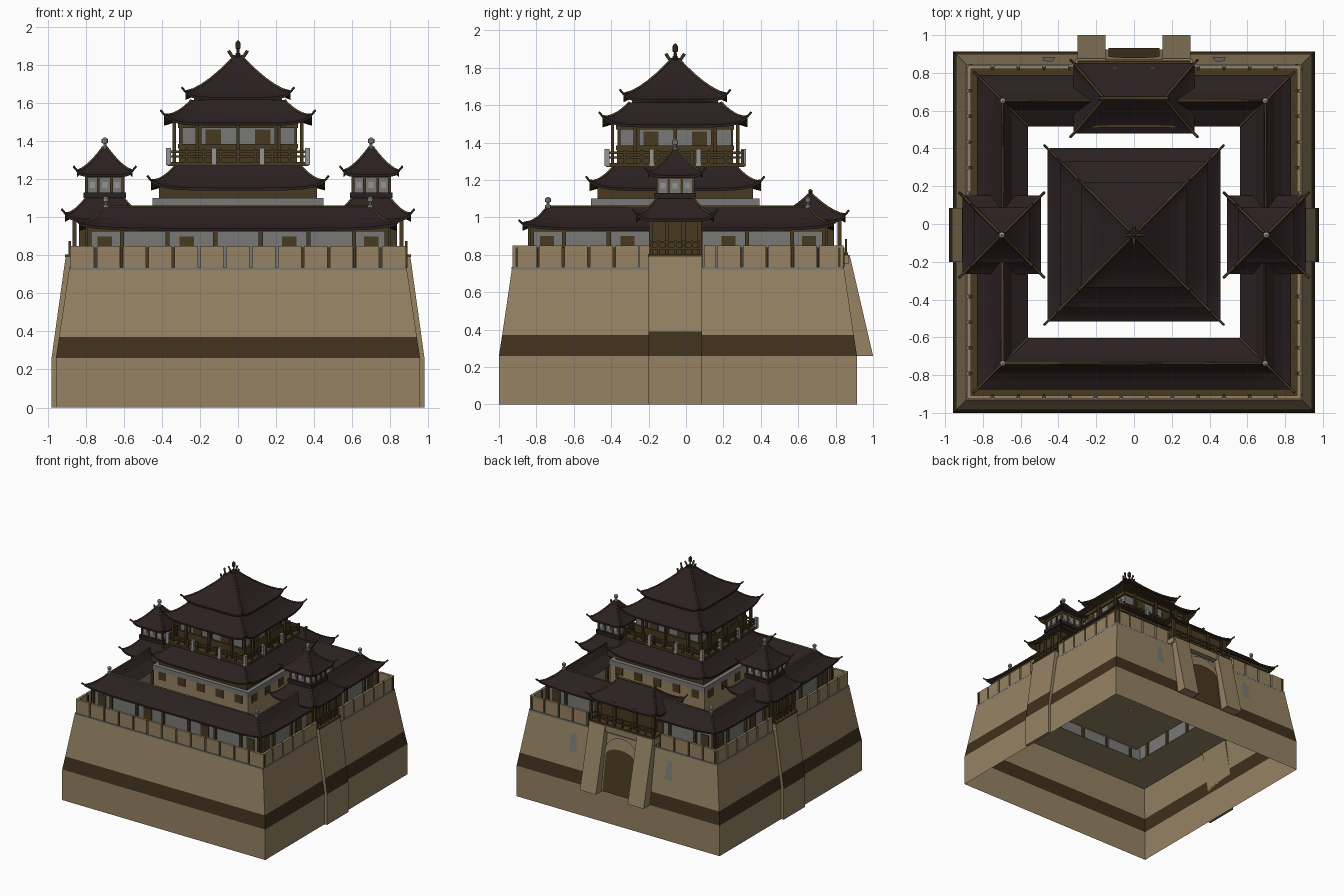
import bpy, bmesh, math

if "Cube" in bpy.data.objects:
    bpy.data.objects.remove(bpy.data.objects["Cube"])

CY = -0.043      # centre of the fortress in y
PY = -0.058      # centre of keep and side towers
COL = {'sand_stone': (0.30, 0.225, 0.125), 'dark_band': (0.050, 0.030, 0.012),
       'roof_tile': (0.024, 0.0145, 0.015), 'grey_plaster': (0.19, 0.19, 0.185),
       'brown_wood': (0.062, 0.041, 0.014), 'ridge_brown': (0.062, 0.043, 0.017),
       'light_grey': (0.30, 0.30, 0.29)}
MAT = {}
for k, c in COL.items():
    MAT[k] = bpy.data.materials.new(k)
    MAT[k].diffuse_color = (*c, 1)


def mesh(name, verts, faces, mats, recalc=True):
    """mats: one colour name, or one per face"""
    if isinstance(mats, str):
        mats = [mats] * len(faces)
    used = sorted(set(mats))
    me = bpy.data.meshes.new(name)
    me.from_pydata(verts, [], faces)
    for u in used:
        me.materials.append(MAT[u])
    for p, m in zip(me.polygons, mats):
        p.material_index = used.index(m)
    if recalc:
        bm = bmesh.new()
        bm.from_mesh(me)
        bmesh.ops.recalc_face_normals(bm, faces=bm.faces)
        bm.to_mesh(me)
        bm.free()
    ob = bpy.data.objects.new(name, me)
    bpy.context.collection.objects.link(ob)
    return ob


def boxes(name, items, mat):
    """items: (cx, cy, cz, sx, sy, sz)"""
    v, f = [], []
    for cx, cy, cz, sx, sy, sz in items:
        b = len(v)
        v += [(cx + i * sx / 2, cy + j * sy / 2, cz + k * sz / 2)
              for k in (-1, 1) for i, j in ((-1, -1), (1, -1), (1, 1), (-1, 1))]
        f += [tuple(b + q for q in t) for t in
              ((3, 2, 1, 0), (4, 5, 6, 7), (0, 1, 5, 4), (1, 2, 6, 5), (2, 3, 7, 6), (3, 0, 4, 7))]
    return mesh(name, v, f, mat)


def sides(cx, cy, h, ts, w, d, z0, z1, which=(0, 1, 2, 3)):
    """boxes set along the sides of a square: front, right, back, left"""
    out = []
    for s in which:
        for t in ts:
            x, y = ((t, -h), (h, t), (t, h), (-h, t))[s]
            a, b = (w, d) if s % 2 == 0 else (d, w)
            out.append((cx + x, cy + y, (z0 + z1) / 2, a, b, z1 - z0))
    return out


def ring(cx, cy, hx, hy, z, n=1, lift=0):
    """rectangle outline whose corners turn up"""
    pts = []
    for s in range(4):
        for i in range(n):
            t = -1 + 2 * i / n
            x, y = ((t * hx, -hy), (hx, t * hy), (-t * hx, hy), (-hx, -t * hy))[s]
            pts.append((cx + x, cy + y, z + lift * abs(t) ** 7))
    return pts


def loft(name, rings, mats, cap0=None, cap1=None, recalc=True):
    m = len(rings[0])
    v = [p for r in rings for p in r]
    f, c = [], []
    for i in range(len(rings) - 1):
        for j in range(m):
            k = (j + 1) % m
            f.append((i * m + j, i * m + k, (i + 1) * m + k, (i + 1) * m + j))
            c.append(mats if isinstance(mats, str) else mats[i])
    if cap0:
        f.append(tuple(range(m))[::-1]); c.append(cap0)
    if cap1:
        f.append(tuple(range(len(v) - m, len(v)))); c.append(cap1)
    return mesh(name, v, f, c, recalc)


def tubes(name, paths, r, mat):
    cu = bpy.data.curves.new(name, 'CURVE')
    cu.dimensions = '3D'
    cu.bevel_depth, cu.bevel_resolution, cu.use_fill_caps = r, 0, True
    for p in paths:
        sp = cu.splines.new('POLY')
        sp.points.add(len(p) - 1)
        for q, co in zip(sp.points, p):
            q.co = (*co, 1)
    cu.materials.append(MAT[mat])
    ob = bpy.data.objects.new(name, cu)
    bpy.context.collection.objects.link(ob)


def roof(name, cx, cy, eave, top, z0, z1, lift, power=1.3, r=0.007):
    N, K = 16, 6
    rings = [ring(cx, cy, eave[0] * .8, eave[1] * .8, z0 + .01, N),
             ring(cx, cy, eave[0], eave[1], z0 - .014, N, lift)]
    for i in range(K + 1):
        f = i / K
        rings.append(ring(cx, cy, eave[0] + (top[0] - eave[0]) * f, eave[1] + (top[1] - eave[1]) * f,
                          z0 + (z1 - z0) * f ** power, N, lift * (1 - f) ** 2))
    loft(name, rings, ['brown_wood'] + ['roof_tile'] * (K + 1), 'brown_wood', 'roof_tile')
    hips = []
    for s in range(4):
        p = [rg[s * N] for rg in rings[2:]]
        sx, sy = math.copysign(1, p[0][0] - cx), math.copysign(1, p[0][1] - cy)
        hips.append([(p[0][0] + sx * .018, p[0][1] + sy * .018, p[0][2] + .022)] + p)
    tubes(name + '_hips', hips, r, 'ridge_brown')


def finial(name, x, y, z, s, mat='light_grey', wide=.5):
    prof = [(1, 0), (1, .25), (.5, .3), (.5, .5), (1, .55), (1, .85), (.2, 1)]
    rings = [[(x + .5 * s * wide * r * math.cos(a * math.pi / 4), y + .5 * s * wide * r * math.sin(a * math.pi / 4),
               z + s * h) for a in range(8)] for r, h in prof]
    loft(name, rings, mat, mat, mat)


def prism(name, prof, a, b, axis, mats):
    """extrude a (u, z) profile along 'x' or 'y'"""
    n = len(prof)
    v = [(t, u, z) if axis == 'x' else (u, t, z) for t in (a, b) for u, z in prof]
    f = [(i, (i + 1) % n, n + (i + 1) % n, n + i) for i in range(n)]
    f += [tuple(range(n))[::-1], tuple(range(n, 2 * n))]
    return mesh(name, v, f, mats)


def railing(name, cx, cy, h, z0, z1, n, mat):
    ts = [-h + 2 * h * i / n for i in range(n + 1)]
    it = sides(cx, cy, h, ts, .014, .014, z0, z1)
    it += sides(cx, cy, h, [0], 2 * h, .01, z1 - .022, z1 - .008)
    it += sides(cx, cy, h, [0], 2 * h, .01, (z0 + z1) / 2 - .008, (z0 + z1) / 2 + .002)
    boxes(name, it, mat)


# fortress wall: hollow and open below, with a terrace ring around an open court
sq = lambda h, z: ring(0, CY, h, h, z)
loft('fortress_wall', [sq(.957, 0), sq(.957, .26), sq(.94, .37), sq(.887, .73)],
     ['sand_stone', 'dark_band', 'sand_stone'], recalc=False)
loft('terrace', [sq(.903, .62), sq(.57, .62)], 'sand_stone', recalc=False)
loft('walkway', [sq(.887, .73), sq(.78, .73)], 'brown_wood', recalc=False)
boxes('wall_ledge', sides(0, CY, .883, [0], 1.77, .012, .722, .735), 'grey_plaster')

# battlements, leaving gaps at the side bays and the gate
step = 1.77 / 13
ts = [step * (i - 6) for i in range(13)]
boxes('battlements', sides(0, CY, .874, ts, .122, .02, .735, .85, (0,)) +
      sides(0, CY, .874, [t for t in ts if abs(t) > .16], .122, .02, .735, .85, (1, 3)) +
      sides(0, CY, .874, [-.178, .17], .06, .02, .735, .85, (1, 3)) +
      sides(0, CY, .874, [t for t in ts if abs(t) > .3], .122, .02, .735, .85, (2,)), 'sand_stone')
boxes('battlement_posts', sides(0, CY, .862, [t + step / 2 for t in ts if abs(t + step / 2) > .3],
                                .012, .012, .735, .84), 'brown_wood')

# gallery around the court
loft('gallery_wall', [sq(.785, .73), sq(.785, .96), sq(.605, .96), sq(.605, .62)], 'grey_plaster')
pil = [-.78, -.61, -.37, -.12, .12, .37, .61, .78]
boxes('gallery_pillars', sides(0, CY, .79, pil, .022, .022, .73, .95) +
      sides(0, CY, .60, [-.5, -.25, 0, .25, .5], .022, .022, .63, .95), 'brown_wood')
boxes('gallery_lintel', sides(0, CY, .788, [0], 1.58, .012, .925, .95), 'brown_wood')
boxes('gallery_doors', sides(0, CY, .787, [-.7, -.27, .27, .7], .075, .009, .73, .9), 'brown_wood')
gr = lambda h, z, l=0: ring(0, CY, h, h, z, 20, l)
loft('gallery_roof', [gr(.57, .95), gr(.775, .95), gr(.832, .928, .025), gr(.832, .942, .025),
                      gr(.785, .968, .01), gr(.745, 1.0), gr(.70, 1.055), gr(.69, 1.055),
                      gr(.645, 1.0), gr(.56, .95), gr(.57, .945)],
     ['brown_wood', 'brown_wood'] + ['roof_tile'] * 8)
R = .695
co = [(-1, -1), (1, -1), (1, 1), (-1, 1)]
tubes('gallery_ridge', [[(x * R, CY + y * R, 1.055) for x, y in co + co[:1]]], .008, 'ridge_brown')
tubes('gallery_hips', [[(x * h, CY + y * h, z) for h, z in ((.85, .985), (.832, .968), (.785, .978), (.745, 1.002),
                        (.70, 1.055), (.645, 1.002), (.56, .952))] for x, y in co], .007, 'ridge_brown')
for i, (x, y) in enumerate(co):
    finial(f'gallery_finial_{i}', x * R, CY + y * R, 1.05, .06)

# side bays, watch towers and gate piers
for s, side in ((-1, 'left'), (1, 'right')):
    prism(f'{side}_buttress', [(s * .957, 0), (s * .98, 0), (s * .98, .26), (s * .962, .39), (s * .905, .80),
                               (s * .87, .80), (s * .87, .74), (s * .94, .37), (s * .957, .26)],
          PY - .143, PY + .143, 'y', ['sand_stone', 'sand_stone', 'dark_band'] + ['sand_stone'] * 8)
    cx = s * .7
    boxes(f'{side}_tower_base', [(cx, PY, .89, .27, .27, .22)], 'brown_wood')
    boxes(f'{side}_balcony_floor', [(cx + s * .07, PY, .797, .28, .29, .014)], 'brown_wood')
    boxes(f'{side}_balcony_rail',
          [(s * .885, PY - .135 + .27 * i / 6, .835, .012, .012, .08) for i in range(7)] +
          [(s * .885, PY, z, .012, .28, .012) for z in (.835, .868)] +
          [(s * .86, PY + t, .89, .02, .02, .2) for t in (-.13, -.045, .045, .13)], 'brown_wood')
    roof(f'{side}_tower_lower_roof', cx, PY, (.208, .208), (.10, .10), .99, 1.10, .03)
    boxes(f'{side}_tower_sill', [(cx, PY, 1.115, .225, .225, .03)], 'roof_tile')
    boxes(f'{side}_tower_room', [(cx, PY, 1.17, .19, .19, .11)], 'grey_plaster')
    boxes(f'{side}_tower_posts', sides(cx, PY, .096, [-.096, -.035, .035, .096], .014, .014, 1.12, 1.225) +
          sides(cx, PY, .096, [0], .2, .012, 1.205, 1.225), 'brown_wood')
    boxes(f'{side}_tower_windows', sides(cx, PY, .095, [-.065, 0, .065], .026, .008, 1.155, 1.185), 'light_grey')
    roof(f'{side}_tower_upper_roof', cx, PY, (.146, .146), (.012, .012), 1.225, 1.365, .02)
    finial(f'{side}_tower_finial', cx, PY, 1.355, .065)
    prism(f'{side}_gate_pier', [(.914, .26), (1.0, .26), (.875, .80), (.82, .80)],
          s * .15, s * .30, 'x', 'sand_stone')

# gate: arched door with a stone surround, and worn plaster patches beside it
wall_y = lambda z: CY + .957 - (z - .26) * .149


def wall_plate(name, out, off, mat):
    mesh(name, [(x, wall_y(z) + off, z) for x, z in out], [tuple(range(len(out)))[::-1]], mat, False)


arch = lambda w, zs, h: [(-w, .27), (w, .27)] + [(w * math.cos(a * math.pi / 12), zs + h * math.sin(a * math.pi / 12))
                                                  for a in range(13)]
wall_plate('gate_surround', arch(.15, .60, .12), .012, 'sand_stone')
wall_plate('gate_door', arch(.135, .57, .06), .02, 'brown_wood')
for s, side in ((-1, 'left'), (1, 'right')):
    wall_plate(f'{side}_plaster_patch', [(s * (.45 + .035 * a), z) for a, z in ((-1, .50), (1, .50), (.8, .64), (-.5, .66))],
               .005, 'grey_plaster')
boxes('gate_lintel', [(0, .83, .775, .62, .08, .05)], 'sand_stone')
boxes('gatehouse', [(0, .65, .87, .50, .28, .28)], 'brown_wood')
boxes('gate_balcony', [(0, .80, .806, .60, .13, .014)] +
      [(-.29 + .58 * i / 8, .855, .845, .012, .012, .08) for i in range(9)] +
      [(0, .855, z, .6, .01, .012) for z in (.845, .878)] +
      [(x, .82, .9, .022, .022, .2) for x in (-.27, -.1, .1, .27)], 'brown_wood')
roof('gate_roof', 0, .665, (.32, .187), (.165, .006), .985, 1.125, .03, 1.25)
tubes('gate_ridge', [[(-.185, .665, 1.145), (-.16, .665, 1.127), (.16, .665, 1.127), (.185, .665, 1.145)]], .01, 'ridge_brown')

# keep: core, skirts and three stacked roofs
loft('keep_core', [ring(0, PY, .445, .445, z) for z in (.62, 1.06)], 'sand_stone', None, 'sand_stone')
loft('keep_core_floor', [sq(.445, .62), sq(.01, .62)], 'sand_stone', recalc=False)
boxes('keep_core_brackets', sides(0, PY, .446, [-.36, -.18, 0, .18, .36], .07, .008, .99, 1.06), 'brown_wood')
boxes('keep_grey_course', [(0, PY, 1.08, .90, .90, .04)], 'grey_plaster')
boxes('keep_lower_storey', [(0, PY, 1.13, .83, .83, .07)], 'brown_wood')
roof('keep_lower_roof', 0, PY, (.458, .458), (.33, .33), 1.155, 1.27, .04)
boxes('keep_balcony', [(0, PY, 1.28, .74, .74, .02), (0, PY, 1.325, .62, .62, .12)], 'brown_wood')
railing('keep_railing', 0, PY, .36, 1.285, 1.36, 8, 'brown_wood')
boxes('keep_railing_posts', sides(0, PY, .365, [-.365, -.125, .125], .026, .026, 1.275, 1.365), 'light_grey')
boxes('keep_upper_storey', [(0, PY, 1.43, .60, .60, .14)], 'grey_plaster')
boxes('keep_doors', sides(0, PY, .302, [-.13, .13], .08, .009, 1.37, 1.46), 'brown_wood')
boxes('keep_posts', sides(0, PY, .335, [-.335, -.215, 0, .215], .018, .018, 1.29, 1.50) +
      sides(0, PY, .303, [-.3, -.2, 0, .2], .018, .012, 1.36, 1.48) +
      sides(0, PY, .305, [0], .62, .02, 1.47, 1.50) + sides(0, PY, .305, [0], .62, .02, 1.36, 1.385), 'brown_wood')
roof('keep_middle_roof', 0, PY, (.388, .388), (.245, .245), 1.495, 1.615, .045)
boxes('keep_attic', [(0, PY, 1.615, .46, .46, .05)], 'brown_wood')
roof('keep_top_roof', 0, PY, (.277, .277), (.02, .02), 1.63, 1.845, .03)
finial('keep_finial', 0, PY, 1.835, .095, 'ridge_brown', .3)
tubes('keep_crest', [[(x * .05, PY + y * .05, 1.875), (x * .03, PY + y * .03, 1.845), (0, PY, 1.84)]
                     for x, y in ((1, 0), (-1, 0), (0, 1), (0, -1))], .009, 'ridge_brown')

for m in bpy.data.materials:
    if m.users and not m.is_grease_pencil:
        m.use_nodes = True
        m.node_tree.nodes["Principled BSDF"].inputs["Base Color"].default_value = m.diffuse_color
